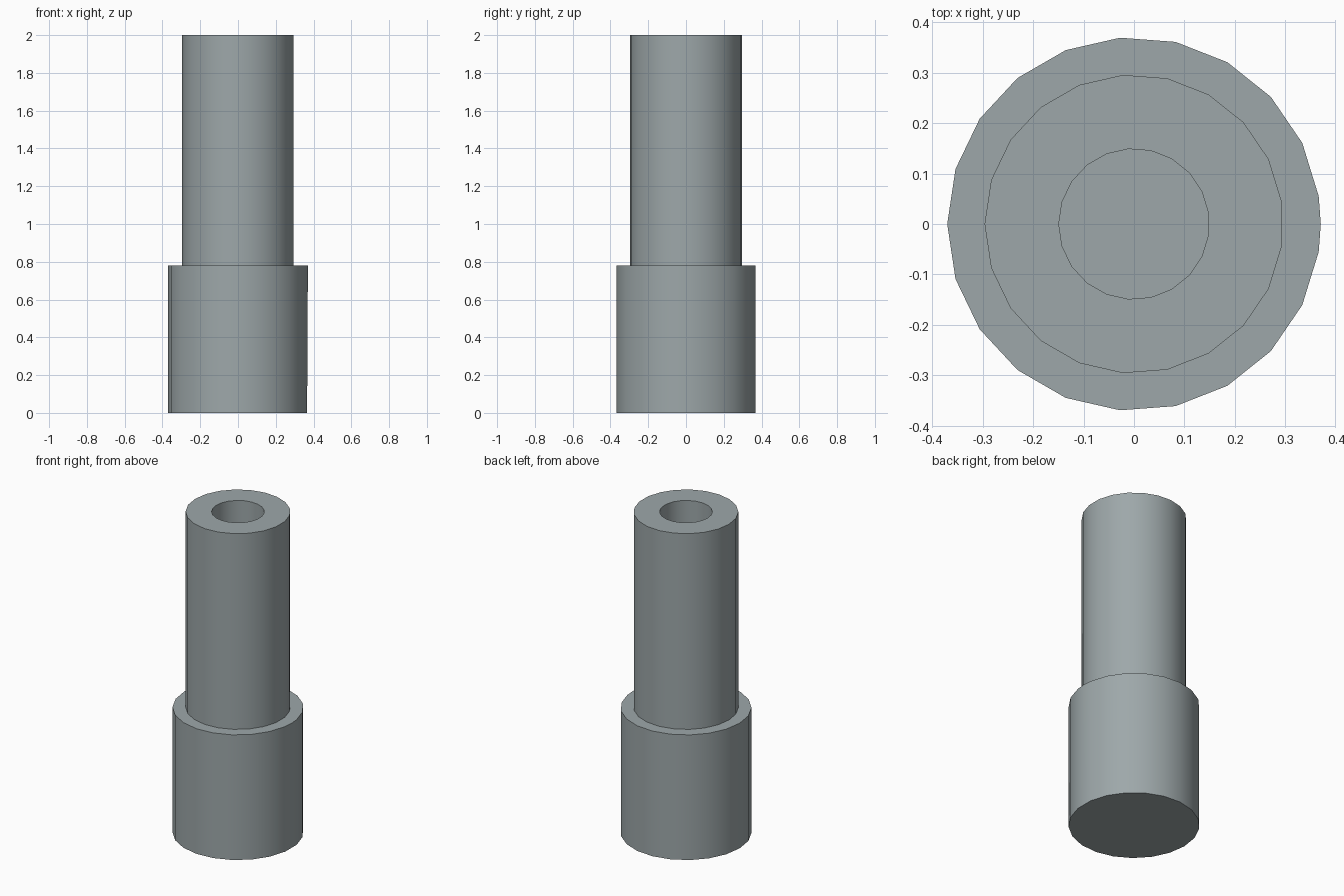
import bpy
import bmesh
import math

if "Cube" in bpy.data.objects:
    bpy.data.objects.remove(bpy.data.objects["Cube"])

SIDES = 21
STEP = 2 * math.pi / SIDES
FLAT = math.cos(STEP / 2)   # mid-facet distance relative to the corner radius

# Ring angles start at -x; an extra point sits on the +x facet for the seam
ANGLES = sorted([math.pi + i * STEP for i in range(SIDES)] + [2 * math.pi])

# Profile: radius, height, seam factor (1 pushes the seam out to full radius)
PROFILE = [
    (0.37, 0.0, FLAT),    # base bottom
    (0.37, 0.78, 1.0),    # shoulder outer edge
    (0.296, 0.78, FLAT),  # foot of the tube
    (0.296, 2.0, FLAT),   # tube rim
    (0.149, 2.0, FLAT),   # bore mouth
    (0.149, 0.78, FLAT),  # bore floor
]

bm = bmesh.new()


def ring(radius, z, seam):
    verts = []
    for a in ANGLES:
        r = radius * (seam if abs(a - 2 * math.pi) < 1e-6 else 1.0)
        verts.append(bm.verts.new((r * math.cos(a), r * math.sin(a), z)))
    return verts


rings = [ring(*p) for p in PROFILE]
n = len(ANGLES)

# Walls, shoulder and rim between neighbouring rings
for low, high in zip(rings, rings[1:]):
    for i in range(n):
        j = (i + 1) % n
        bm.faces.new((low[i], low[j], high[j], high[i]))

# Closed underside and bore floor
bm.faces.new(rings[0][::-1])
bm.faces.new(rings[-1])
bmesh.ops.recalc_face_normals(bm, faces=bm.faces[:])

mesh = bpy.data.meshes.new("stepped_sleeve")
bm.to_mesh(mesh)
bm.free()

# Grey metal
grey = bpy.data.materials.new("blue_grey_metal")
grey.diffuse_color = (0.34, 0.39, 0.40, 1.0)
grey.use_nodes = True
grey.node_tree.nodes["Principled BSDF"].inputs["Base Color"].default_value = grey.diffuse_color
mesh.materials.append(grey)

sleeve = bpy.data.objects.new("stepped_sleeve", mesh)
bpy.context.collection.objects.link(sleeve)
bpy.context.view_layer.objects.active = sleeve
sleeve.select_set(True)
bpy.ops.object.shade_smooth_by_angle(angle=math.radians(30))
